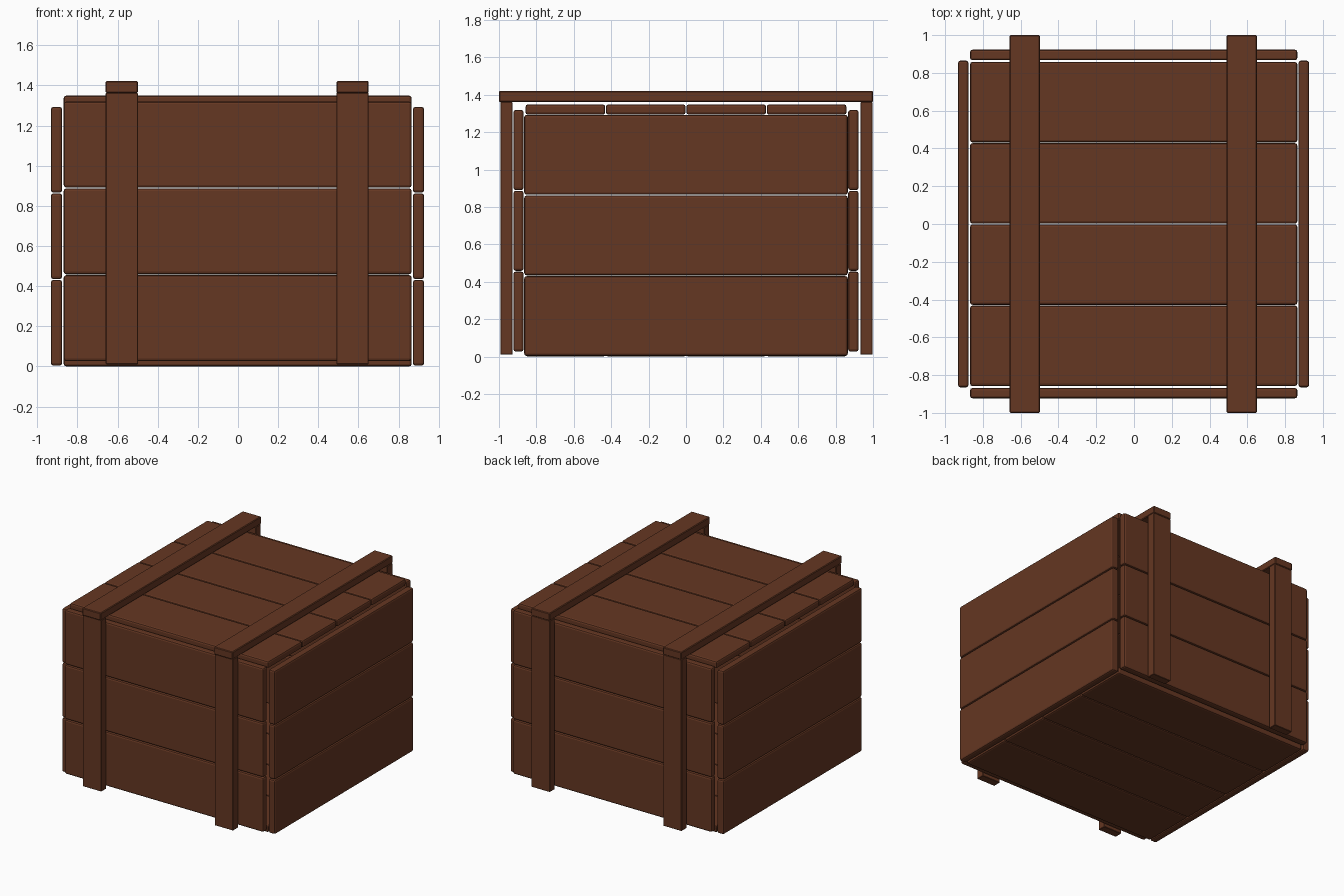
import bpy

if "Cube" in bpy.data.objects:
    bpy.data.objects.remove(bpy.data.objects["Cube"])

wood = bpy.data.materials.new("brown_wood")
wood.diffuse_color = (0.13, 0.038, 0.016, 1)
wood.use_nodes = True
wood.node_tree.nodes["Principled BSDF"].inputs["Base Color"].default_value = wood.diffuse_color


def board(name, x, y, z, bevel=0.013, segments=2):
    """Box spanning the given (min, max) ranges, with softened edges."""
    spans = (x, y, z)
    bpy.ops.mesh.primitive_cube_add(size=1, location=[(a + b) / 2 for a, b in spans])
    ob = bpy.context.object
    ob.name = name
    ob.scale = [b - a for a, b in spans]
    bpy.ops.object.transform_apply(location=False, rotation=False, scale=True)
    ob.data.materials.append(wood)
    mod = ob.modifiers.new("soft_edges", 'BEVEL')
    mod.width = bevel
    mod.segments = segments
    return ob


def row(start, count, pitch, gap=0.004):
    """Ranges of neighbouring planks separated by a thin gap."""
    return [(start + i * pitch, start + (i + 1) * pitch - gap) for i in range(count)]


LONG = (-0.868, 0.865)

# Lid and floor: four planks each, running along x
for i, y in enumerate(row(-0.858, 4, 0.43)):
    board(f"lid_plank_{i + 1}", LONG, y, (1.294, 1.349))
    board(f"floor_plank_{i + 1}", LONG, y, (0.0, 0.055))

# Front and back walls: three planks each
for i, z in enumerate(row(0.027, 3, 0.432)):
    board(f"front_plank_{i + 1}", LONG, (-0.923, -0.868), z)
    board(f"back_plank_{i + 1}", LONG, (0.867, 0.923), z)

# Left and right walls: three planks each
for i, z in enumerate(row(0.004, 3, 0.431)):
    board(f"left_plank_{i + 1}", (-0.932, -0.876), (-0.865, 0.865), z)
    board(f"right_plank_{i + 1}", (0.871, 0.927), (-0.865, 0.865), z)

# Two straps: a bar over the lid and an upright on the front and back
for side, x in (("left", (-0.659, -0.498)), ("right", (0.490, 0.651))):
    board(f"{side}_strap_top", x, (-1.0, 1.0), (1.362, 1.421), 0.005, 1)
    board(f"{side}_strap_front", x, (-0.992, -0.928), (0.011, 1.362), 0.003, 1)
    board(f"{side}_strap_back", x, (0.933, 0.997), (0.011, 1.362), 0.003, 1)
